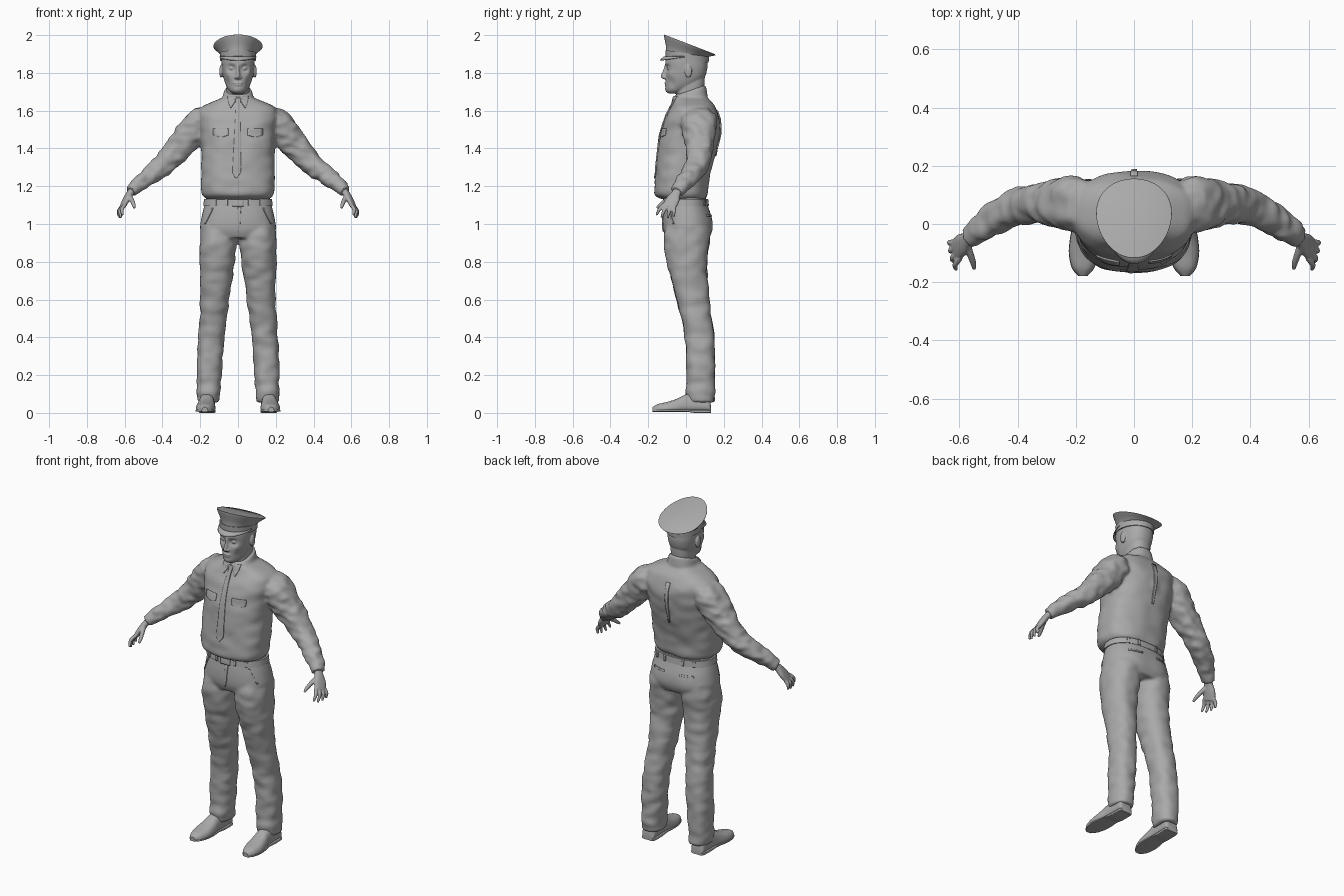
import bpy, bmesh, math
from mathutils import Vector, Matrix, noise

cube = bpy.data.objects.get("Cube")
if cube:
    bpy.data.objects.remove(cube)

grey = bpy.data.materials.new("plain_grey")
grey.use_nodes = True
grey.diffuse_color = (0.4, 0.4, 0.4, 1)
grey.node_tree.nodes["Principled BSDF"].inputs["Base Color"].default_value = (0.4, 0.4, 0.4, 1)

X, Y, Z = Vector((1, 0, 0)), Vector((0, 1, 0)), Vector((0, 0, 1))


def level(z, front, back, half, x=0, tilt=0):
    """Horizontal ring given by its front and back depth and half width."""
    return (x, (front + back) / 2, z, half, (back - front) / 2, tilt)


def spline(a, b, c, d, t):
    return [0.5 * (2 * q + (r - p) * t + (2 * p - 5 * q + 4 * r - s) * t * t
                   + (3 * q - p - 3 * r + s) * t ** 3) for p, q, r, s in zip(a, b, c, d)]


def loft(bm, rings, axes=(X, Y), ref=None, power=2.3, egg=0, fold=0, freq=18, seg=40, steps=6):
    """Closed skin through rings; with ref the rings turn to follow their path."""
    rings = [tuple(r) + (0,) * (6 - len(r)) for r in rings]
    path, n = [], len(rings)
    for i in range(n - 1):
        four = [rings[max(0, min(n - 1, i + k))] for k in (-1, 0, 1, 2)]
        path += [spline(*four, j / steps) for j in range(steps)]
    path.append(rings[-1])
    loops = []
    for i, r in enumerate(path):
        c = Vector(r[:3])
        u, v = axes
        if ref:
            t = (Vector(path[min(i + 1, len(path) - 1)][:3]) - Vector(path[max(i - 1, 0)][:3])).normalized()
            u = (ref - t * ref.dot(t)).normalized()
            v = t.cross(u)
        loop = []
        for k in range(seg):
            a = 2 * math.pi * k / seg
            ca, sa = math.cos(a), math.sin(a)
            ca = math.copysign(abs(ca) ** (2 / power), ca)
            sa = math.copysign(abs(sa) ** (2 / power), sa)
            off = u * (r[3] * ca * (1 + egg * sa)) + v * (r[4] * sa)
            off.z += r[5] * r[4] * sa
            p = c + off
            if fold:
                p += off.normalized() * fold * noise.noise(Vector((p.x, p.y, p.z * 1.7)) * freq)
            loop.append(bm.verts.new(p))
        loops.append(loop)
    for a, b in zip(loops, loops[1:]):
        for k in range(seg):
            bm.faces.new((a[k], a[k - 1], b[k - 1], b[k]))
    bm.faces.new(loops[0])
    bm.faces.new(loops[-1])


def ball(bm, at, size):
    bmesh.ops.create_uvsphere(bm, u_segments=20, v_segments=12, radius=1,
                              matrix=Matrix.Translation(at) @ Matrix.Diagonal((*size, 1)))


def push(bm, at, radius, offset):
    """Soft sculpting dab."""
    for v in bm.verts:
        v.co += Vector(offset) * math.exp(-(v.co - Vector(at)).length_squared / radius ** 2)


def finish(bm, name, voxel=0, thick=0, smooth=3):
    bmesh.ops.recalc_face_normals(bm, faces=bm.faces)
    me = bpy.data.meshes.new(name)
    bm.to_mesh(me)
    bm.free()
    ob = bpy.data.objects.new(name, me)
    bpy.context.collection.objects.link(ob)
    me.materials.append(grey)
    bpy.context.view_layer.objects.active = ob
    ob.select_set(True)
    bpy.ops.object.shade_smooth_by_angle(angle=math.radians(40)) if not voxel else me.shade_smooth()
    ob.select_set(False)
    if thick:
        m = ob.modifiers.new("thickness", "SOLIDIFY")
        m.thickness, m.offset = thick, 0
    if voxel:
        m = ob.modifiers.new("fuse", "REMESH")
        m.mode, m.voxel_size, m.use_smooth_shade = "VOXEL", voxel, True
        m = ob.modifiers.new("soften", "SMOOTH")
        m.factor, m.iterations = 0.5, smooth
    return ob


def patch(name, body, rows, side=-1, thick=0.008, cols=6, steps=6):
    """Thin plate draped on a body; rows are (z, x from, x to)."""
    bpy.context.view_layer.update()
    target = body.evaluated_get(bpy.context.evaluated_depsgraph_get())
    bm, grid, y = bmesh.new(), [], side * 0.1
    for a, b in zip(rows, rows[1:]):
        for j in range(steps + 1):
            z, x0, x1 = [p + (q - p) * j / steps for p, q in zip(a, b)]
            line = []
            for k in range(cols + 1):
                x = x0 + (x1 - x0) * k / cols
                hit, at, _, _ = target.ray_cast(Vector((x, side, z)), Vector((0, -side, 0)))
                y = at.y if hit else y
                line.append(bm.verts.new((x, y + side * 0.002, z)))
            grid.append(line)
    for a, b in zip(grid, grid[1:]):
        for k in range(cols):
            bm.faces.new((a[k], a[k + 1], b[k + 1], b[k]))
    bmesh.ops.remove_doubles(bm, verts=bm.verts, dist=0.0003)
    return finish(bm, name, thick=thick)


# Shirt: torso, collar, sleeves and cuffs fused into one skin
bm = bmesh.new()
loft(bm, [level(1.13, -.12, .1, .16), level(1.155, -.163, .113, .187), level(1.21, -.165, .117, .194),
          level(1.3, -.158, .137, .194), level(1.4, -.148, .163, .194), level(1.5, -.13, .18, .2),
          level(1.57, -.107, .178, .212), level(1.615, -.082, .158, .2), level(1.645, -.065, .135, .145),
          level(1.67, -.058, .115, .085), level(1.69, -.05, .105, .07)], fold=0.007, freq=11, seg=64, power=2.5)
loft(bm, [level(1.65, -.07, .115, .085, tilt=.3), level(1.69, -.068, .108, .077, tilt=.33),
          level(1.708, -.06, .104, .07, tilt=.35)], seg=48)
for s in (1, -1):
    loft(bm, [(s * .13, .06, 1.565, .06, .05), (s * .2, .068, 1.54, .095, .076), (s * .26, .07, 1.465, .084, .077),
              (s * .32, .07, 1.395, .07, .07), (s * .4, .058, 1.31, .062, .058), (s * .46, .028, 1.265, .055, .05),
              (s * .51, -.006, 1.225, .048, .043), (s * .548, -.034, 1.19, .04, .036)],
         ref=Y, fold=0.013, freq=20)
    loft(bm, [(s * .54, -.028, 1.198, .041, .036), (s * .568, -.048, 1.172, .038, .032)], ref=Y)
    push(bm, (s * .03, .19, 1.47), .03, (0, -.008, 0))
push(bm, (0, .18, 1.47), .03, (0, .012, 0))
shirt = finish(bm, "shirt", voxel=0.009)

# Trousers: seat and legs fused
bm = bmesh.new()
loft(bm, [level(1.15, -.1, .1, .165), level(1.1, -.112, .115, .178), level(1.03, -.122, .135, .194),
          level(.97, -.121, .137, .2), level(.925, -.105, .12, .17)], seg=56)
for s in (1, -1):
    legs = [(1.0, .01, .194, -.1, .115), (.92, .006, .202, -.115, .125), (.8, .018, .205, -.1, .112),
            (.6, .046, .198, -.05, .122), (.4, .072, .21, -.006, .15), (.2, .086, .219, .002, .153),
            (.1, .096, .217, .0, .152), (.055, .1, .215, .006, .148)]
    loft(bm, [level(z, f, b, (o - i) / 2, s * (o + i) / 2) for z, i, o, f, b in legs],
         fold=0.009, freq=13, steps=10)
    push(bm, (s * .09, .13, .98), .07, (0, .008, 0))
trousers = finish(bm, "trousers", voxel=0.009)

# Belt, buckle and loops
bm = bmesh.new()
loft(bm, [level(1.095, -.119, .119, .184), level(1.132, -.115, .115, .18)], seg=56, steps=1)
belt = finish(bm, "belt")
patch("belt_buckle", belt, [(1.136, -.03, .03), (1.092, -.03, .03)])
for i, x in enumerate((-.12, -.06, .06, .12)):
    for side in (-1, 1):
        patch("belt_loop_%d" % i, belt, [(1.131, x - .006, x + .006), (1.097, x - .006, x + .006)], side)

# Tie, collar wings, pocket flaps and back pleat
patch("tie", shirt, [(1.665, -.016, .016), (1.635, -.01, .01), (1.3, -.028, .016), (1.27, -.028, .014),
                     (1.24, -.012, -.01)])
for s, side in ((1, "left"), (-1, "right")):
    patch(side + "_collar_wing", shirt, [(1.675, s * .004, s * .055), (1.65, s * .014, s * .052),
                                         (1.615, s * .036, s * .04)])
    patch(side + "_pocket_flap", shirt, [(1.505, s * .05, s * .13), (1.47, s * .05, s * .13),
                                         (1.46, s * .085, s * .095)], thick=.006)
    patch(side + "_back_pocket", trousers, [(1.05, s * .05, s * .13), (1.04, s * .05, s * .13)], 1, .005)
    patch(side + "_front_pocket", trousers, [(1.085, s * .13, s * .137), (1.0, s * .172, s * .179)], -1, .005)
patch("back_pleat", shirt, [(1.6, -.012, .012), (1.36, -.006, .006)], 1)
patch("fly", trousers, [(1.09, -.002, .016), (1.0, -.002, .012), (.96, -.002, .002)], -1, .005)

# Shoes with soles and heels
for s, side in ((1, "left"), (-1, "right")):
    bm = bmesh.new()
    shoe = [(.132, .163, .032, .03), (.115, .163, .04, .088), (.05, .164, .041, .1), (0, .166, .042, .092),
            (-.05, .169, .048, .068), (-.1, .172, .049, .052), (-.15, .175, .036, .04), (-.178, .176, .014, .024)]
    loft(bm, [(s * x, y, .006 + h / 2, w, h / 2) for y, x, w, h in shoe], axes=(X, Z), power=2.7, egg=-.18)
    finish(bm, side + "_shoe")
    bm = bmesh.new()
    loft(bm, [(s * x, y, .011 if y < .03 else .008, w + .003, .005 if y < .03 else .008)
              for y, x, w, h in shoe], axes=(X, Z), power=6)
    finish(bm, side + "_sole")

# Hands: palm, four curled fingers and a thumb
for s, side in ((1, "left"), (-1, "right")):
    bm = bmesh.new()
    loft(bm, [(s * .55, -.033, 1.19, .024, .019), (s * .572, -.052, 1.162, .025, .018),
              (s * .592, -.07, 1.128, .037, .017), (s * .611, -.091, 1.09, .037, .013)],
         ref=Vector((s * .2, 1, 0)), seg=28)
    for k, size in zip((-1, -.33, .33, 1), (.95, 1.08, 1, .8)):
        base = Vector((.608, -.089, 1.095)) + Vector((.35, .85, -.27)) * .031 * k
        mid = base + Vector((.018, -.014 + .012 * k, -.026)) * size
        tip = mid + Vector((-.004, -.009 + .008 * k, -.034)) * size
        loft(bm, [(s * p.x, p.y, p.z, r, r) for p, r in ((base, .0105), (mid, .0095), (tip, .006))],
             ref=Y, seg=14)
    loft(bm, [(s * .578, -.065, 1.15, .015, .015), (s * .562, -.105, 1.125, .012, .012),
              (s * .552, -.135, 1.102, .01, .01), (s * .549, -.155, 1.085, .006, .006)], ref=X, seg=14)
    finish(bm, side + "_hand", voxel=0.004, smooth=2)

# Head: skull, face, ears and neck fused
bm = bmesh.new()
loft(bm, [level(1.69, -.088, -.035, .024), level(1.705, -.103, .01, .045), level(1.735, -.107, .06, .064),
          level(1.775, -.108, .098, .077), level(1.82, -.107, .112, .084), level(1.86, -.108, .113, .087),
          level(1.9, -.1, .11, .085)], seg=64, steps=8)
for s in (1, -1):
    push(bm, (s * .034, -.1, 1.823), .02, (0, .016, 0))
    push(bm, (s * .03, -.105, 1.85), .018, (0, -.006, 0))
    push(bm, (s * .06, -.08, 1.745), .025, (-s * .005, .004, 0))
    push(bm, (s * .055, -.085, 1.795), .02, (s * .003, -.004, 0))
push(bm, (0, -.1, 1.708), .022, (0, -.006, 0))
loft(bm, [level(1.62, -.04, .09, .062), level(1.68, -.05, .09, .06), level(1.74, -.05, .098, .062),
          level(1.8, -.03, .1, .06)], seg=40)
loft(bm, [level(1.845, -.112, -.09, .008), level(1.815, -.121, -.09, .009), level(1.785, -.134, -.09, .013),
          level(1.772, -.128, -.09, .015), level(1.766, -.115, -.09, .01)], seg=24, egg=.3)
for s in (1, -1):
    ball(bm, (s * .034, -.087, 1.824), (.014, .012, .01))
    ball(bm, (s * .012, -.113, 1.776), (.008, .01, .008))
    ball(bm, (s * .09, .012, 1.808), (.009, .02, .034))
ball(bm, (0, -.106, 1.747), (.026, .008, .005))
ball(bm, (0, -.105, 1.736), (.022, .008, .006))
finish(bm, "head", voxel=0.004, smooth=3)

# Cap: band, flared crown and visor
bm = bmesh.new()
loft(bm, [level(1.866, -.107, .12, .094, tilt=-.1), level(1.905, -.109, .122, .096, tilt=-.13)],
     seg=64, steps=1, power=2.1)
finish(bm, "cap_band")
bm = bmesh.new()
loft(bm, [level(1.9, -.106, .12, .093, tilt=-.13), level(1.917, -.107, .132, .105, tilt=-.24),
          level(1.945, -.117, .155, .128, tilt=-.385), level(1.951, -.113, .151, .124, tilt=-.385)],
     seg=64, power=2.05, egg=.12)
finish(bm, "cap_crown")
bm = bmesh.new()
rows = []
for i in range(33):
    a = math.radians(-85 + 170 * i / 32)
    sa, ca = math.sin(a), math.cos(a)
    rows.append([bm.verts.new(((.094 + .004 * t) * sa, -(.106 + .03 * t * ca) * ca,
                               1.886 - .02 * t * t * ca)) for t in (0, .35, .7, 1)])
for a, b in zip(rows, rows[1:]):
    for k in range(3):
        bm.faces.new((a[k], a[k + 1], b[k + 1], b[k]))
finish(bm, "cap_visor", thick=0.005)
